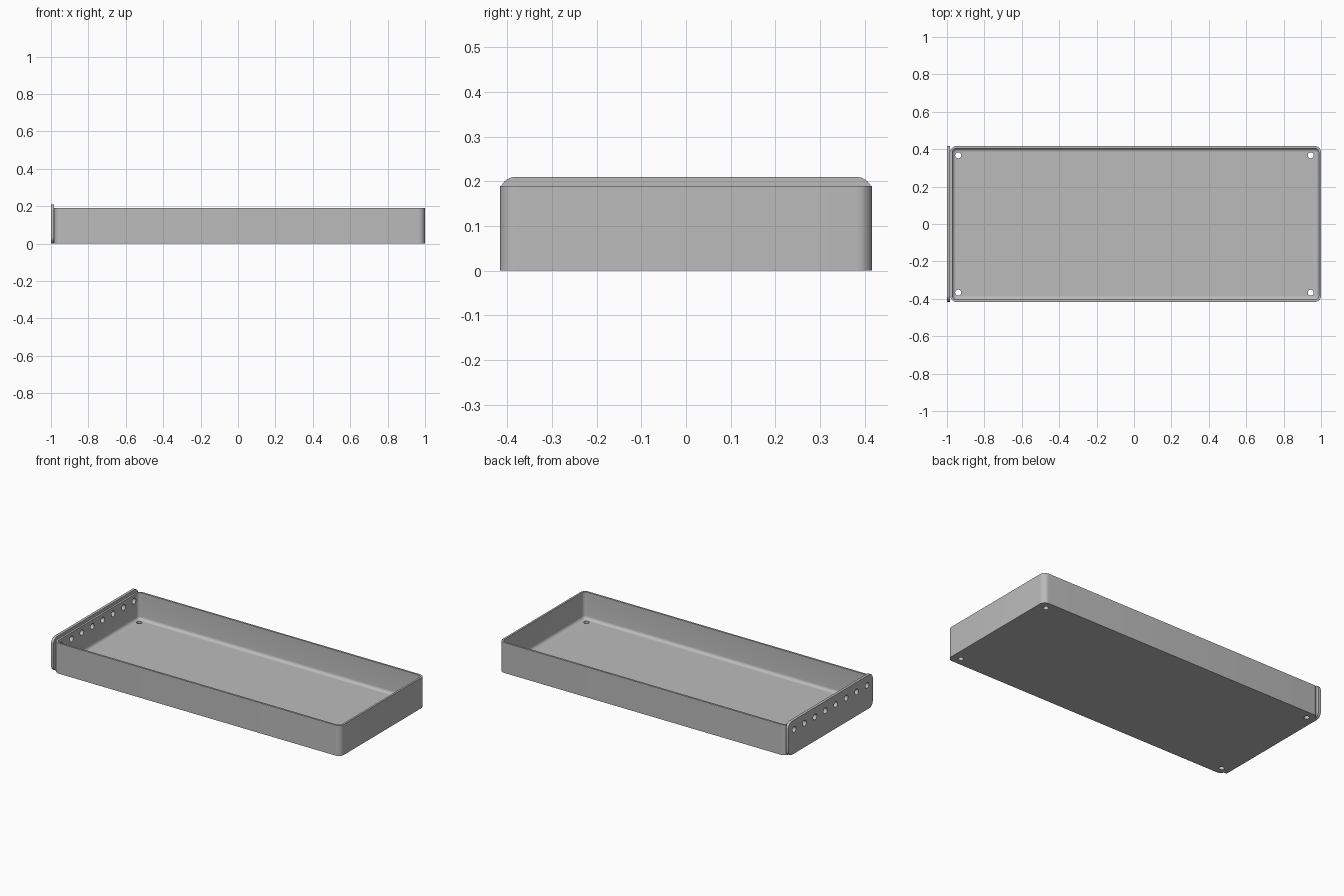
import bpy, bmesh, math
from mathutils import Matrix

cube = bpy.data.objects.get("Cube")
if cube:
    bpy.data.objects.remove(cube, do_unlink=True)

# Overall sizes
HALF_Y = 0.417
BACK_X, FRONT_X = -0.983, 1.0
HEIGHT, PLATE_HEIGHT = 0.19, 0.21
WALL, FLOOR, FILLET, CORNER = 0.012, 0.022, 0.02, 0.035

grey = bpy.data.materials.new("plain grey")
grey.use_nodes = True
colour = (0.5, 0.5, 0.5, 1)
grey.diffuse_color = colour
grey.node_tree.nodes["Principled BSDF"].inputs["Base Color"].default_value = colour


def rounded_rect(u0, u1, v0, v1, r, steps=8):
    """Counter-clockwise outline with rounded corners."""
    centres = [(u1 - r, v1 - r), (u0 + r, v1 - r), (u0 + r, v0 + r), (u1 - r, v0 + r)]
    points = []
    for quarter, (cu, cv) in enumerate(centres):
        for i in range(steps + 1):
            a = (quarter + i / steps) * math.pi / 2
            points.append((cu + r * math.cos(a), cv + r * math.sin(a)))
    return points


def finish(name, bm):
    bmesh.ops.recalc_face_normals(bm, faces=bm.faces)
    mesh = bpy.data.meshes.new(name)
    bm.to_mesh(mesh)
    bm.free()
    mesh.materials.append(grey)
    obj = bpy.data.objects.new(name, mesh)
    bpy.context.collection.objects.link(obj)
    return obj


def loft(name, rings):
    """Skin a stack of matching rings and cap both ends."""
    bm = bmesh.new()
    loops = [[bm.verts.new(p) for p in ring] for ring in rings]
    n = len(loops[0])
    for a, b in zip(loops, loops[1:]):
        for i in range(n):
            j = (i + 1) % n
            bm.faces.new((a[i], a[j], b[j], b[i]))
    bm.faces.new(loops[0][::-1])
    bm.faces.new(loops[-1])
    return finish(name, bm)


def tray_ring(inset, z):
    outline = rounded_rect(BACK_X + inset, FRONT_X - inset, -HALF_Y + inset,
                           HALF_Y - inset, CORNER - inset)
    return [(x, y, z) for x, y in outline]


# Tray: outer wall, rim, inner wall, filleted floor
profile = [(0, 0), (0, HEIGHT), (WALL, HEIGHT)]
for i in range(7):
    a = i / 6 * math.pi / 2
    profile.append((WALL + FILLET * (1 - math.cos(a)), FLOOR + FILLET * (1 - math.sin(a))))
tray = loft("tray", [tray_ring(inset, z) for inset, z in profile])

# End plate with rounded corners, taller than the tray
outline = rounded_rect(-HALF_Y, HALF_Y, 0, PLATE_HEIGHT, CORNER)
end_plate = loft("end_plate", [[(x, y, z) for y, z in outline] for x in (-1.0, BACK_X)])

# Hole cutters: four in the floor, a row of eight through the end plate
bm = bmesh.new()


def add_cutter(radius, matrix):
    bmesh.ops.create_cone(bm, cap_ends=True, segments=24, radius1=radius,
                          radius2=radius, depth=0.1, matrix=matrix)


for x in (-0.94, 0.945):
    for y in (-0.367, 0.367):
        add_cutter(0.016, Matrix.Translation((x, y, 0)))
for i in range(8):
    y = -0.36 + i * 0.72 / 7
    add_cutter(0.018, Matrix.Translation((-0.99, y, 0.15)) @ Matrix.Rotation(math.pi / 2, 4, 'Y'))
cutter = finish("hole_cutter", bm)
cutter.hide_render = True

# Cut the holes and shade the parts
for obj in (tray, end_plate):
    bpy.ops.object.select_all(action='DESELECT')
    obj.select_set(True)
    bpy.context.view_layer.objects.active = obj
    cut = obj.modifiers.new("holes", 'BOOLEAN')
    cut.operation = 'DIFFERENCE'
    cut.solver = 'EXACT'
    cut.object = cutter
    bpy.ops.object.modifier_apply(modifier=cut.name)
    bpy.ops.object.shade_smooth_by_angle(angle=math.radians(30))

bpy.data.objects.remove(cutter, do_unlink=True)
